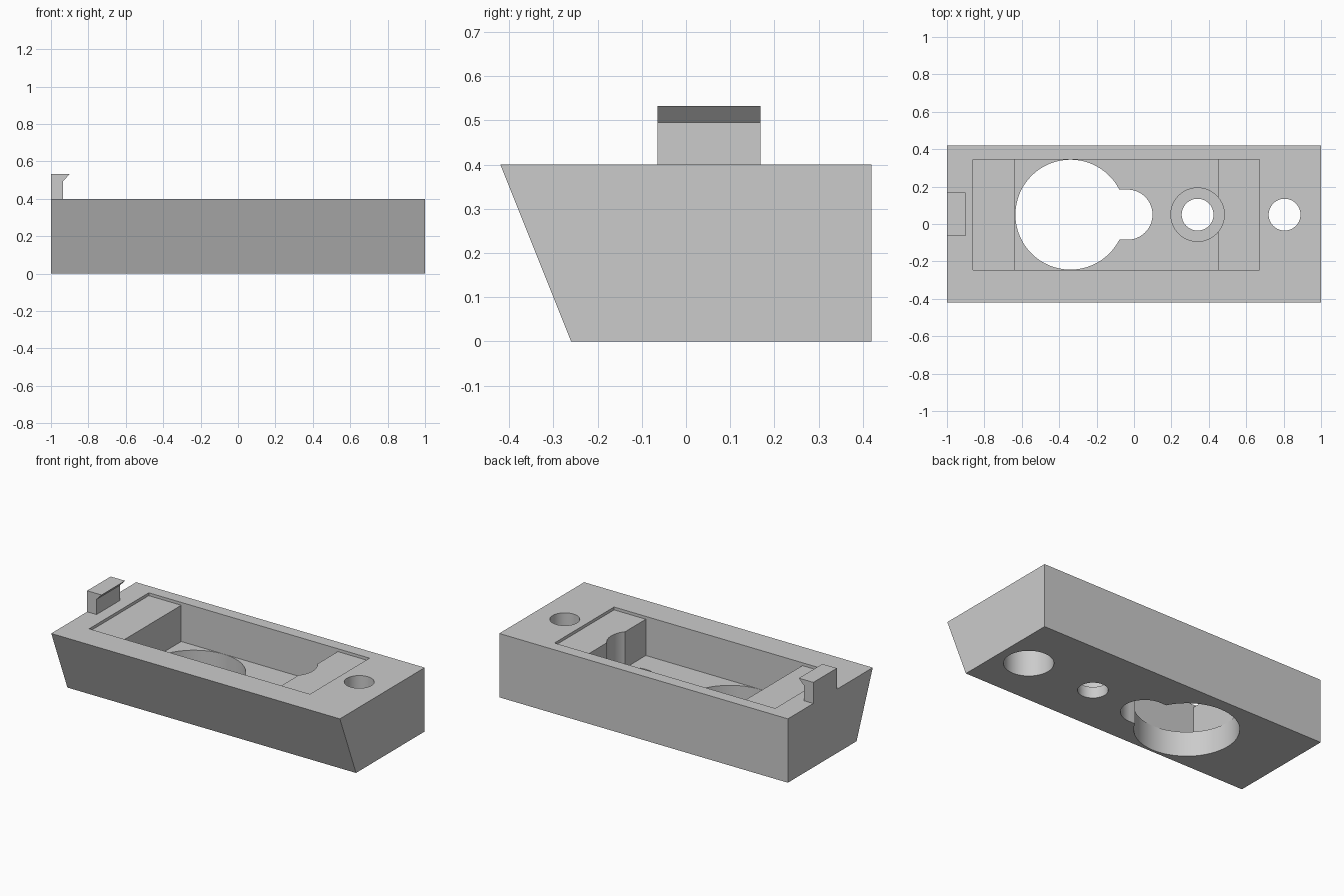
import bpy
import bmesh
from math import radians

if "Cube" in bpy.data.objects:
    bpy.data.objects.remove(bpy.data.objects["Cube"], do_unlink=True)

grey = bpy.data.materials.new("plain grey")
grey.use_nodes = True
colour = (0.6, 0.6, 0.6, 1)
grey.diffuse_color = colour
grey.node_tree.nodes["Principled BSDF"].inputs["Base Color"].default_value = colour

AXIS_Y = 0.05      # line shared by every hole
TOP = 0.4          # top of the body
FLOOR = 0.155      # pocket floor
LEDGE = 0.382      # shallow cover seat
ABOVE, BELOW = 0.6, -0.1


def prism(name, outline, place, offset):
    """Extrude a flat outline; place maps its 2D points into space."""
    bm = bmesh.new()
    face = bm.faces.new([bm.verts.new(place(a, b)) for a, b in outline])
    moved = bmesh.ops.extrude_face_region(bm, geom=[face])["geom"]
    verts = [v for v in moved if isinstance(v, bmesh.types.BMVert)]
    bmesh.ops.translate(bm, vec=offset, verts=verts)
    bmesh.ops.recalc_face_normals(bm, faces=bm.faces)
    mesh = bpy.data.meshes.new(name)
    bm.to_mesh(mesh)
    bm.free()
    mesh.materials.append(grey)
    obj = bpy.data.objects.new(name, mesh)
    bpy.context.collection.objects.link(obj)
    return obj


def cut(target, cutter):
    cutter.hide_render = True
    mod = target.modifiers.new("cut", "BOOLEAN")
    mod.operation = "DIFFERENCE"
    mod.solver = "EXACT"
    mod.object = cutter
    bpy.context.view_layer.objects.active = target
    bpy.ops.object.modifier_apply(modifier=mod.name)
    bpy.data.objects.remove(cutter, do_unlink=True)


def cut_box(target, x0, x1, y0, y1, z0, z1):
    outline = [(x0, y0), (x1, y0), (x1, y1), (x0, y1)]
    cut(target, prism("box_cutter", outline, lambda x, y: (x, y, z0), (0, 0, z1 - z0)))


def cut_hole(target, x, radius, z0, z1):
    bpy.ops.mesh.primitive_cylinder_add(
        vertices=64, radius=radius, depth=z1 - z0, location=(x, AXIS_Y, (z0 + z1) / 2))
    cutter = bpy.context.object
    cutter.data.materials.append(grey)
    cut(target, cutter)


# Body with sloping front
body = prism("body", [(-0.26, 0), (0.42, 0), (0.42, TOP), (-0.42, TOP)],
             lambda y, z: (-1, y, z), (2, 0, 0))

# Shallow cover seat and deep pocket
cut_box(body, -0.86, 0.67, -0.245, 0.345, LEDGE, ABOVE)
cut_box(body, -0.635, 0.45, -0.245, 0.345, FLOOR, ABOVE)

# Keyhole opening: large round hole, slot and rounded end
cut_hole(body, -0.34, 0.294, BELOW, 0.25)
cut_box(body, -0.3, -0.035, AXIS_Y - 0.134, AXIS_Y + 0.134, BELOW, 0.26)
cut_hole(body, -0.035, 0.134, BELOW, 0.27)

# Screw hole in the pocket, widened from above
cut_hole(body, 0.34, 0.143, 0.07, ABOVE)
cut_hole(body, 0.34, 0.085, BELOW, 0.2)

# End screw hole, widened from below
cut_hole(body, 0.805, 0.085, 0.1, ABOVE)
cut_hole(body, 0.805, 0.14, BELOW, 0.2)

# Hooked clip on the end
clip = prism("clip", [(-1, TOP), (-0.935, TOP), (-0.935, 0.495), (-0.9, 0.532), (-1, 0.532)],
             lambda x, z: (x, -0.065, z), (0, 0.233, 0))

# Smooth round walls, crisp edges
bpy.ops.object.select_all(action="DESELECT")
body.select_set(True)
bpy.context.view_layer.objects.active = body
bpy.ops.object.shade_smooth_by_angle(angle=radians(30))
